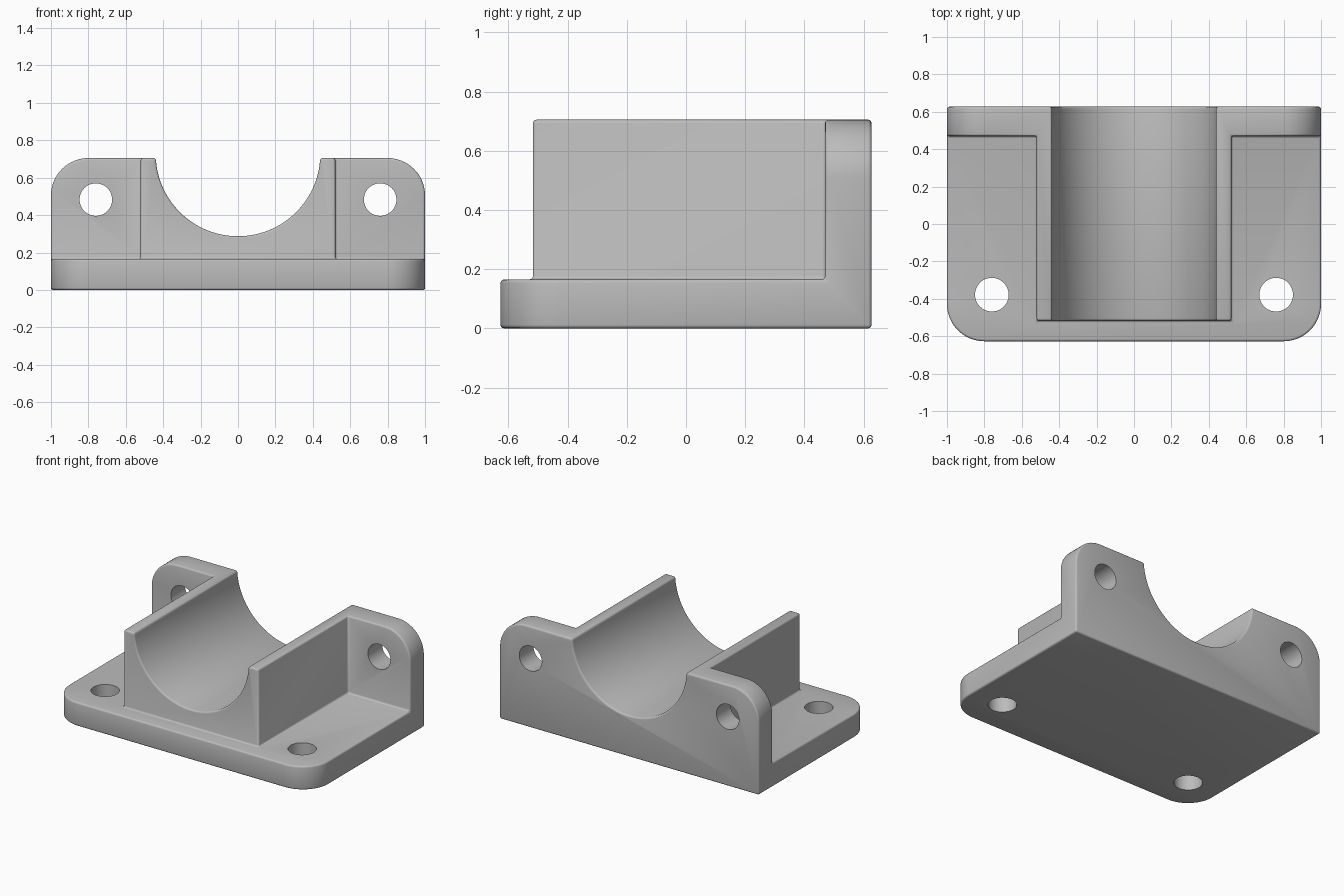
import bpy, bmesh, math
from mathutils import Matrix

if "Cube" in bpy.data.objects:
    bpy.data.objects.remove(bpy.data.objects["Cube"])

grey = bpy.data.materials.new("plain grey")
grey.diffuse_color = (0.5, 0.5, 0.5, 1)
grey.use_nodes = True
grey.node_tree.nodes["Principled BSDF"].inputs["Base Color"].default_value = grey.diffuse_color


def finish(bm, name):
    bmesh.ops.recalc_face_normals(bm, faces=bm.faces[:])
    me = bpy.data.meshes.new(name)
    bm.to_mesh(me)
    bm.free()
    me.materials.append(grey)
    ob = bpy.data.objects.new(name, me)
    bpy.context.collection.objects.link(ob)
    return ob


def prism(name, pts, vec):
    """Extrude a flat outline along vec."""
    bm = bmesh.new()
    f = bm.faces.new([bm.verts.new(p) for p in pts])
    r = bmesh.ops.extrude_face_region(bm, geom=[f])
    bmesh.ops.translate(bm, vec=vec, verts=[v for v in r["geom"] if isinstance(v, bmesh.types.BMVert)])
    return finish(bm, name)


def cylinder(name, loc, radius, depth, along_y, seg):
    bm = bmesh.new()
    rot = Matrix.Rotation(math.pi / 2 if along_y else 0, 4, 'X')
    bmesh.ops.create_cone(bm, cap_ends=True, segments=seg, radius1=radius, radius2=radius,
                          depth=depth, matrix=Matrix.Translation(loc) @ rot)
    return finish(bm, name)


def rounded_end(low, high, r, sign):
    """2D outline, x from -1 to 1, square at one end and round corners at the other."""
    end = high if sign > 0 else low
    square = low if sign > 0 else high
    pts = [(-1, square), (1, square)]
    for cx, start in ((1 - r, 0), (r - 1, 90)):
        for i in range(17):
            a = math.radians(start + 90 * i / 16)
            pts.append((cx + r * math.cos(a), end + sign * (r * math.sin(a) - r)))
    return pts


def apply(ob, mod):
    bpy.context.view_layer.objects.active = ob
    bpy.ops.object.modifier_apply(modifier=mod.name)


def combine(ob, other, op):
    m = ob.modifiers.new(op, 'BOOLEAN')
    m.operation, m.solver, m.object = op, 'EXACT', other
    apply(ob, m)
    bpy.data.objects.remove(other)


# base plate, upright flange and central saddle block
BACK = 0.627
bracket = prism("bearing_bracket", [(x, y, 0) for x, y in rounded_end(-BACK, BACK, 0.2, -1)], (0, 0, 0.165))
flange = prism("flange", [(x, 0.47, z) for x, z in rounded_end(0, 0.705, 0.2, 1)], (0, BACK - 0.47, 0))
block = prism("saddle_block", [(-0.52, -0.517, 0.05), (0.52, -0.517, 0.05),
                               (0.52, BACK, 0.05), (-0.52, BACK, 0.05)], (0, 0, 0.655))
combine(bracket, flange, 'UNION')
combine(bracket, block, 'UNION')

# half-round channel
combine(bracket, cylinder("channel", (0, 0, 0.727), 0.44, 2, True, 128), 'DIFFERENCE')

# merge coplanar faces, then soften the edges
bm = bmesh.new()
bm.from_mesh(bracket.data)
bmesh.ops.remove_doubles(bm, verts=bm.verts[:], dist=0.0005)
bmesh.ops.dissolve_limit(bm, angle_limit=math.radians(0.5), verts=bm.verts[:], edges=bm.edges[:])
bm.to_mesh(bracket.data)
bm.free()
bev = bracket.modifiers.new("soft_edges", 'BEVEL')
bev.width, bev.segments = 0.012, 3
bev.limit_method, bev.angle_limit = 'ANGLE', math.radians(35)
apply(bracket, bev)

# bolt holes through flange and plate
for side in (-1, 1):
    combine(bracket, cylinder("flange_hole", (side * 0.76, 0.55, 0.483), 0.087, 0.6, True, 48), 'DIFFERENCE')
    combine(bracket, cylinder("plate_hole", (side * 0.76, -0.378, 0.08), 0.09, 0.6, False, 48), 'DIFFERENCE')

bpy.ops.object.select_all(action='DESELECT')
bracket.select_set(True)
bpy.context.view_layer.objects.active = bracket
bpy.ops.object.shade_smooth_by_angle(angle=math.radians(35))
